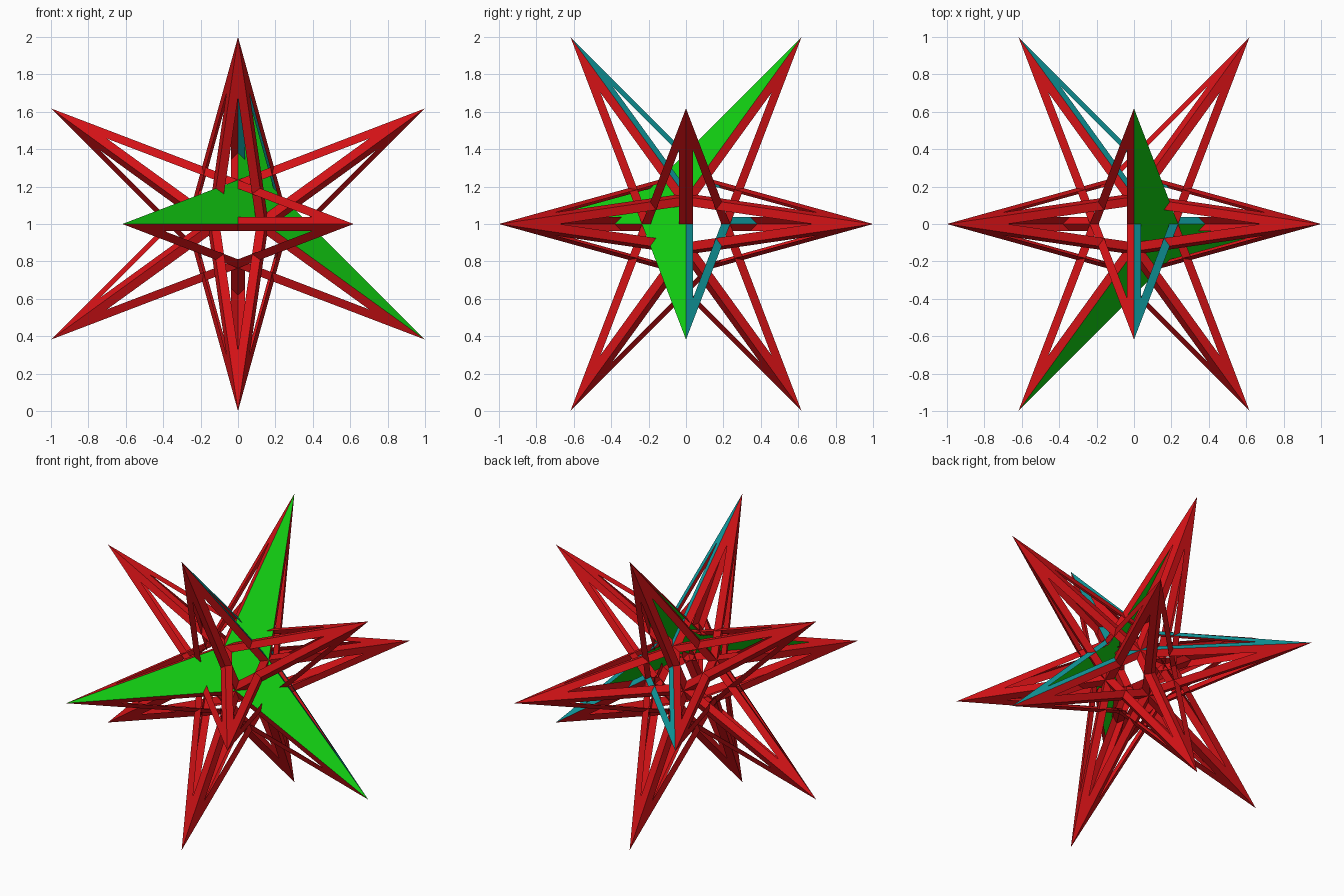
import bpy, math
from itertools import combinations
from mathutils import Vector

cube = bpy.data.objects.get("Cube")
if cube:
    bpy.data.objects.remove(cube, do_unlink=True)


def material(name, rgb):
    m = bpy.data.materials.new(name)
    m.use_nodes = True
    m.diffuse_color = (*rgb, 1)
    m.node_tree.nodes["Principled BSDF"].inputs["Base Color"].default_value = (*rgb, 1)
    return m


RED = material("red", (0.66, 0.006, 0.008))
GREEN = material("green", (0.006, 0.64, 0.006))
TEAL = material("teal", (0.006, 0.36, 0.38))

G = (math.sqrt(5) - 1) / 2      # golden ratio part, 0.618
NOTCH = G ** 4                  # notch radius relative to the point radius
HOLE = 0.70                     # hole size relative to the whole face
LIFT = Vector((0, 0, 1))

# Twelve star points
tips = []
for a in (1, -1):
    for b in (G, -G):
        tips += [Vector((a, 0, b)), Vector((0, b, a)), Vector((b, a, 0))]


def star_outline(tri):
    """Three-pointed concave hexagon, wound so that it faces outwards."""
    c = sum(tri, Vector()) / 3
    a, b, d = tri
    if (b - a).cross(d - a).dot(c) < 0:
        b, d = d, b
    notch = lambda opposite: c - (opposite - c) * NOTCH
    return c, [a, notch(d), b, notch(a), d, notch(b)]


def add_face(name, outline, centre, mat, solid):
    """A solid star panel, or a flat ring around a star-shaped hole."""
    pts = [p + LIFT for p in outline]
    if solid:
        pts.append(centre + LIFT)
        faces = [(i, (i + 1) % 6, 6) for i in range(6)]
    else:
        pts += [centre + (p - centre) * HOLE + LIFT for p in outline]
        faces = [(i, (i + 1) % 6, (i + 1) % 6 + 6, i + 6) for i in range(6)]
    mesh = bpy.data.meshes.new(name)
    mesh.from_pydata(pts, [], faces)
    mesh.materials.append(mat)
    mesh.update()
    bpy.context.collection.objects.link(bpy.data.objects.new(name, mesh))


# Twenty faces: every three points that lie two units apart
count = 0
for tri in combinations(tips, 3):
    if any(abs((p - q).length - 2) > 0.01 for p, q in combinations(tri, 2)):
        continue
    centre, outline = star_outline(tri)
    n = centre.normalized()
    if n.dot(Vector((1, -1, 1)).normalized()) > 0.99:
        add_face("solid_star_panel", outline, centre, GREEN, True)
    elif n.dot(Vector((1, 1, 1)).normalized()) > 0.99:
        add_face("teal_star_frame", outline, centre, TEAL, False)
    else:
        count += 1
        add_face(f"red_star_frame_{count:02d}", outline, centre, RED, False)
